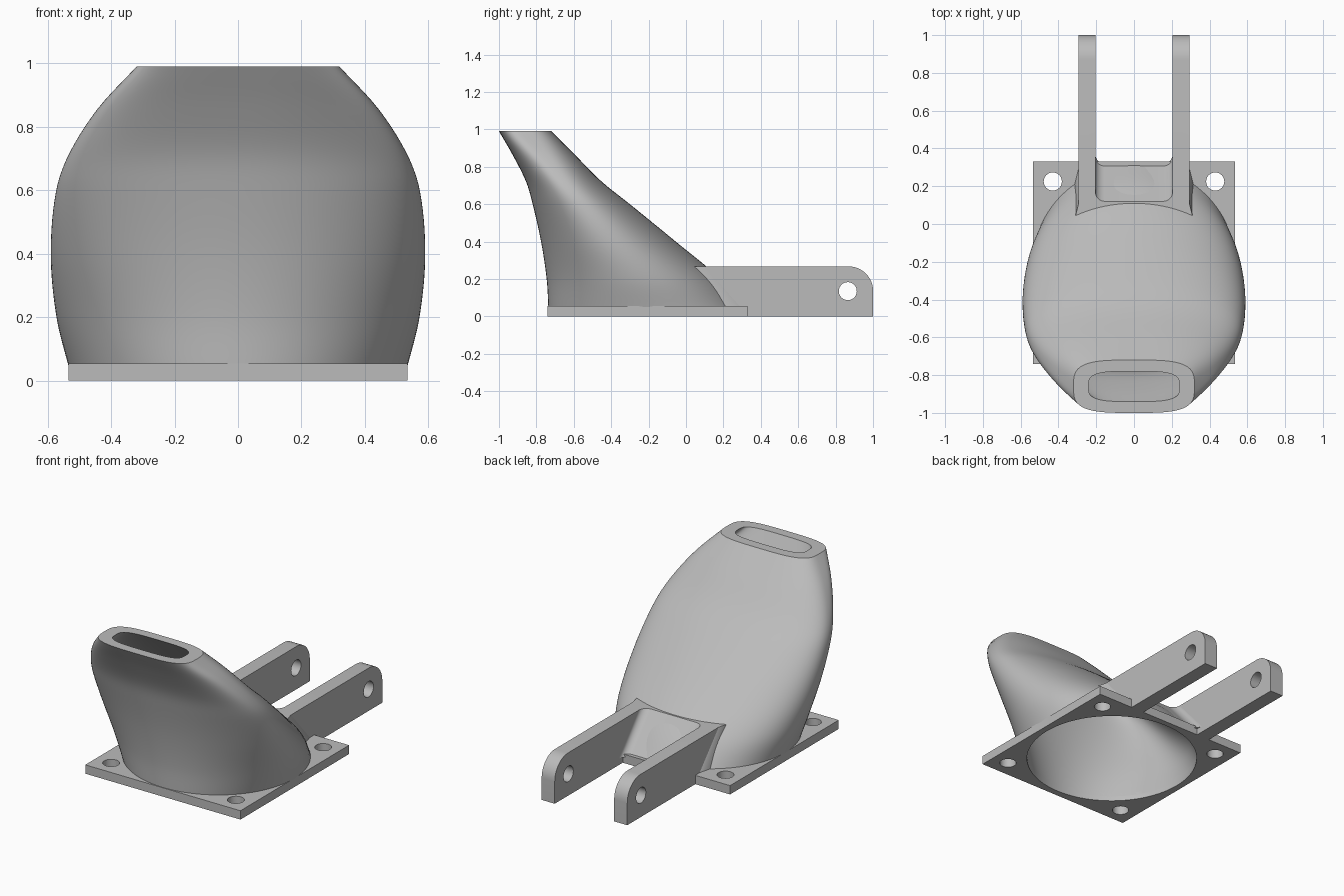
import bpy, bmesh, math
from mathutils import Vector

cube = bpy.data.objects.get("Cube")
if cube:
    bpy.data.objects.remove(cube, do_unlink=True)

grey = bpy.data.materials.new("plain grey")
grey.use_nodes = True
COLOUR = (0.5, 0.5, 0.5, 1)
grey.diffuse_color = COLOUR
grey.node_tree.nodes["Principled BSDF"].inputs["Base Color"].default_value = COLOUR


def finish(name, bm):
    bmesh.ops.recalc_face_normals(bm, faces=bm.faces)
    mesh = bpy.data.meshes.new(name)
    bm.to_mesh(mesh)
    bm.free()
    mesh.materials.append(grey)
    obj = bpy.data.objects.new(name, mesh)
    bpy.context.collection.objects.link(obj)
    return obj


def loft(name, rings):
    """Closed solid through rings of equal point count."""
    bm = bmesh.new()
    loops = [[bm.verts.new(p) for p in ring] for ring in rings]
    count = len(loops[0])
    for low, high in zip(loops, loops[1:]):
        for i in range(count):
            j = (i + 1) % count
            bm.faces.new((low[i], low[j], high[j], high[i]))
    bm.faces.new(loops[0][::-1])
    bm.faces.new(loops[-1])
    return finish(name, bm)


def rod(centre, radius, axis):
    """Round cutter along the z or x axis."""
    rings = []
    for t in (-0.2, 0.2):
        ring = []
        for i in range(40):
            a = math.tau * i / 40
            c, s = radius * math.cos(a), radius * math.sin(a)
            offset = Vector((c, s, t)) if axis == "z" else Vector((t, c, s))
            ring.append(Vector(centre) + offset)
        rings.append(ring)
    cutter = loft("hole_cutter", rings)
    cutter.hide_render = True
    return cutter


def cut(obj, cutter):
    mod = obj.modifiers.new("cut", "BOOLEAN")
    mod.operation = "DIFFERENCE"
    mod.solver = "EXACT"
    mod.object = cutter
    bpy.context.view_layer.objects.active = obj
    bpy.ops.object.modifier_apply(modifier=mod.name)


# Duct sections: height, half width, front y, back y, squareness
SECTIONS = [
    (0.03, 0.53, -0.735, 0.33, 2.0),
    (0.2, 0.572, -0.745, 0.185, 2.0),
    (0.4, 0.59, -0.775, -0.055, 2.05),
    (0.6, 0.573, -0.82, -0.30, 2.15),
    (0.72, 0.53, -0.855, -0.45, 2.3),
    (0.86, 0.44, -0.925, -0.59, 2.7),
    (0.99, 0.32, -1.0, -0.72, 3.5),
]


def slope(i, k):
    a, b = SECTIONS[max(i - 1, 0)], SECTIONS[min(i + 1, len(SECTIONS) - 1)]
    return (b[k] - a[k]) / (b[0] - a[0])


def section(z):
    """Smooth Hermite interpolation between the sections."""
    i = 0
    while i < len(SECTIONS) - 2 and z > SECTIONS[i + 1][0]:
        i += 1
    a, b = SECTIONS[i], SECTIONS[i + 1]
    h = b[0] - a[0]
    t = (z - a[0]) / h
    blend = t * t * (3 - 2 * t)
    return [a[k] + (b[k] - a[k]) * blend
            + h * t * (1 - t) * ((1 - t) * slope(i, k) - t * slope(i + 1, k))
            for k in range(1, 5)]


def ring(z, level, wall=0.0):
    w, front, back, n = section(level)
    side = wall * (0.033 + 0.047 * level)
    edge = wall * (0.035 + 0.025 * level)
    a, b, mid = w - side, (back - front) / 2 - edge, (front + back) / 2
    points = []
    for i in range(112):
        c, s = math.cos(math.tau * i / 112), math.sin(math.tau * i / 112)
        points.append((a * math.copysign(abs(c) ** (2 / n), c),
                       mid + b * math.copysign(abs(s) ** (2 / n), s), z))
    return points


STEPS = 36
BOTTOM, TOP = SECTIONS[0][0], SECTIONS[-1][0]
levels = [BOTTOM + (TOP - BOTTOM) * i / STEPS for i in range(STEPS + 1)]

# Hollow duct
duct = loft("duct", [ring(z, z) for z in levels])
bore = loft("bore_cutter", [ring(-0.05, BOTTOM, 1)] + [ring(z, z, 1) for z in levels]
            + [ring(TOP + 0.04, TOP, 1)])
bore.hide_render = True

# Square mounting plate with corner holes
HALF, MID = 0.535, -0.205
corners = [(-1, -1), (1, -1), (1, 1), (-1, 1)]
plate = loft("mounting_plate", [[(HALF * x, MID + HALF * y, z) for x, y in corners]
                                for z in (0, 0.055)])
cutters = [bore]
for x, y in corners:
    hole = rod((0.43 * x, MID + 0.43 * y, 0), 0.048, "z")
    cut(plate, hole)
    cutters.append(hole)

# Pair of arms with rounded tips and pivot holes
ARM_TOP, TIP = 0.267, 0.13
profile = [(0.0, 0.03), (0.32, 0.03), (0.32, 0), (1, 0)]
for i in range(13):
    a = math.pi / 2 * i / 12
    profile.append((1 - TIP + TIP * math.cos(a), ARM_TOP - TIP + TIP * math.sin(a)))
profile.append((0.0, ARM_TOP))
arms = []
for name, sign in (("left_arm", 1), ("right_arm", -1)):
    arm = loft(name, [[(sign * x, y, z) for y, z in profile] for x in (0.205, 0.295)])
    hole = rod((sign * 0.25, 0.865, 0.135), 0.048, "x")
    cut(arm, hole)
    cutters.append(hole)
    arms.append(arm)

# Sloped web joining the arms to the duct, filleted at the corners
FILLET = 0.05
half = []
for i in range(9):
    a = math.pi / 2 * i / 8
    half.append((0.205 - FILLET + FILLET * math.sin(a), 0.12 + FILLET * (1 - math.cos(a))))
half += [(0.25, 0.17), (0.295, 0.1), (0.315, 0.02), (0.315, -0.05)]
outline = half + [(-x, y) for x, y in reversed(half)]
web = loft("arm_web", [[(x, y + shift, z) for x, y in outline]
                       for shift, z in ((0.2, 0.04), (0, ARM_TOP))])

parts = [duct, plate, web] + arms
for part in parts:
    cut(part, bore)
for cutter in cutters:
    bpy.data.objects.remove(cutter, do_unlink=True)

bpy.ops.object.select_all(action="DESELECT")
for part in parts:
    part.select_set(True)
bpy.context.view_layer.objects.active = duct
bpy.ops.object.shade_smooth_by_angle(angle=math.radians(30))
